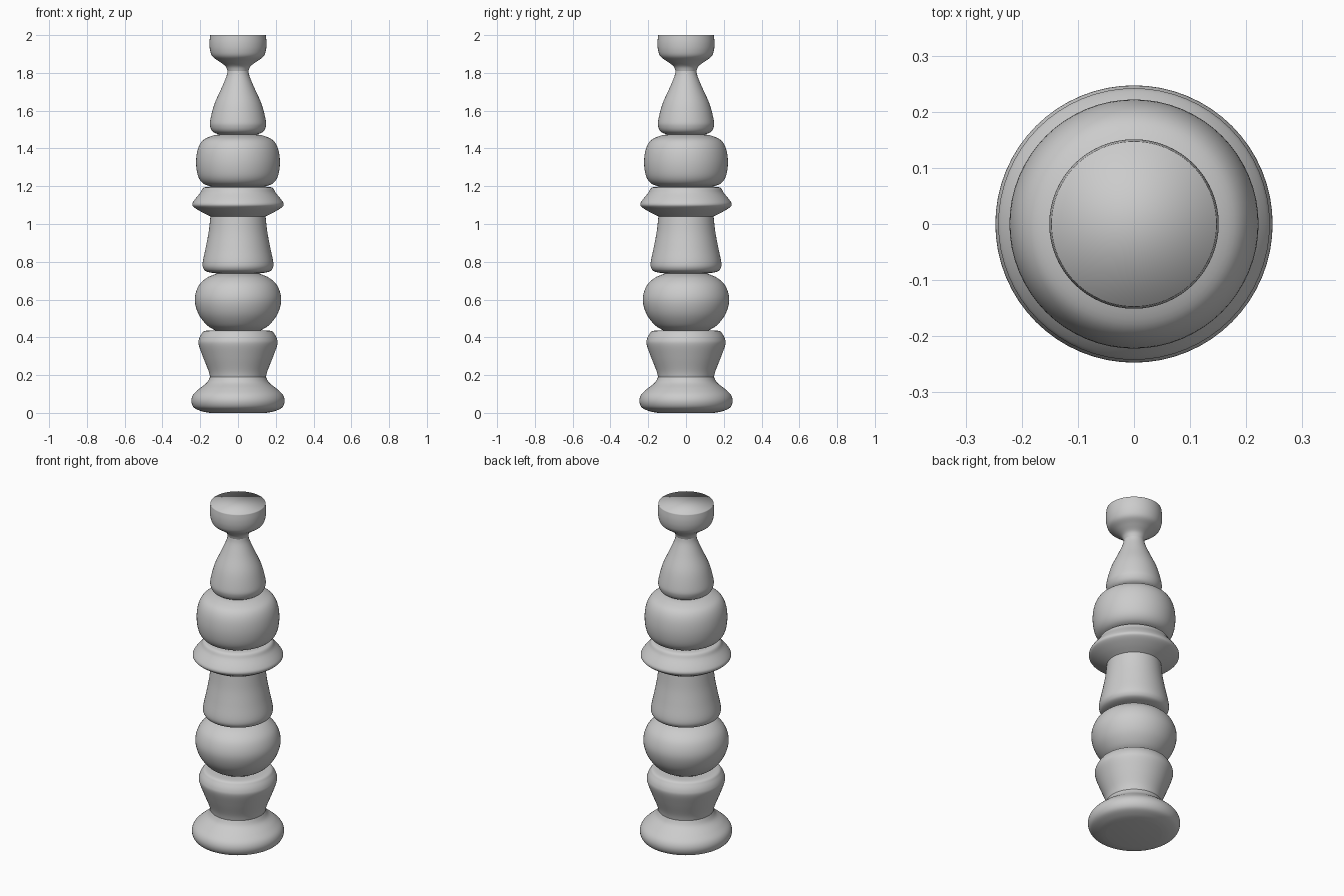
import bpy, bmesh, math

SIDES = 64
STEPS = 5  # curve subdivisions between profile points


def smooth_profile(pts):
    """Catmull-Rom curve through (radius, z) points."""
    ext = [pts[0]] + pts + [pts[-1]]
    out = []
    for a, b, c, d in zip(ext, ext[1:], ext[2:], ext[3:]):
        for k in range(STEPS):
            t = k / STEPS
            out.append(tuple(0.5 * (2 * q + (r - p) * t + (2 * p - 5 * q + 4 * r - s) * t * t
                                    + (3 * q - p - 3 * r + s) * t ** 3)
                             for p, q, r, s in zip(a, b, c, d)))
    return out + [pts[-1]]


def turned(name, pts, cap_bottom=False, cap_top=False):
    """Lathe a profile about z; only the outer ends of the post are capped."""
    bm = bmesh.new()
    rings = []
    for r, z in smooth_profile(pts):
        rings.append([bm.verts.new((r * math.cos(2 * math.pi * i / SIDES),
                                    r * math.sin(2 * math.pi * i / SIDES), z))
                      for i in range(SIDES)])
    for lo, hi in zip(rings, rings[1:]):
        for i in range(SIDES):
            j = (i + 1) % SIDES
            bm.faces.new((lo[i], lo[j], hi[j], hi[i]))
    if cap_bottom:
        bm.faces.new(rings[0][::-1])
    if cap_top:
        bm.faces.new(rings[-1])
    for f in bm.faces:
        f.smooth = True
    me = bpy.data.meshes.new(name)
    bm.to_mesh(me)
    bm.free()
    ob = bpy.data.objects.new(name, me)
    bpy.context.collection.objects.link(ob)


# Flared foot and the cup rising from it
turned("foot", [(0.15, 0.0), (0.19, 0.008), (0.232, 0.027), (0.247, 0.06), (0.238, 0.095),
                (0.205, 0.128), (0.165, 0.16), (0.148, 0.19)], cap_bottom=True)
turned("lower_cup", [(0.148, 0.19), (0.157, 0.225), (0.185, 0.295), (0.208, 0.36),
                     (0.207, 0.39), (0.193, 0.418), (0.175, 0.434), (0.12, 0.437)])
# Lower ball
turned("lower_ball", [(0.12, 0.437), (0.165, 0.465), (0.21, 0.525), (0.229, 0.60),
                      (0.21, 0.67), (0.165, 0.715), (0.11, 0.738)])
# Tapered middle column
turned("middle_column", [(0.11, 0.738), (0.16, 0.746), (0.182, 0.762), (0.187, 0.795),
                         (0.171, 0.875), (0.155, 0.96), (0.146, 1.04)])
# Wide collar
turned("collar", [(0.146, 1.04), (0.19, 1.062), (0.232, 1.088), (0.242, 1.105),
                  (0.23, 1.128), (0.20, 1.165), (0.182, 1.192), (0.14, 1.198)])
# Upper ball
turned("upper_ball", [(0.14, 1.198), (0.185, 1.215), (0.212, 1.255), (0.222, 1.325),
                      (0.213, 1.395), (0.187, 1.442), (0.14, 1.466), (0.10, 1.474)])
# Teardrop neck
turned("teardrop", [(0.10, 1.474), (0.132, 1.488), (0.147, 1.515), (0.147, 1.55),
                    (0.125, 1.635), (0.087, 1.72), (0.062, 1.78), (0.055, 1.81)])
# Cup finial with flat top
turned("finial", [(0.055, 1.81), (0.066, 1.835), (0.10, 1.861), (0.135, 1.887),
                  (0.148, 1.92), (0.151, 1.96), (0.147, 2.0)], cap_top=True)
